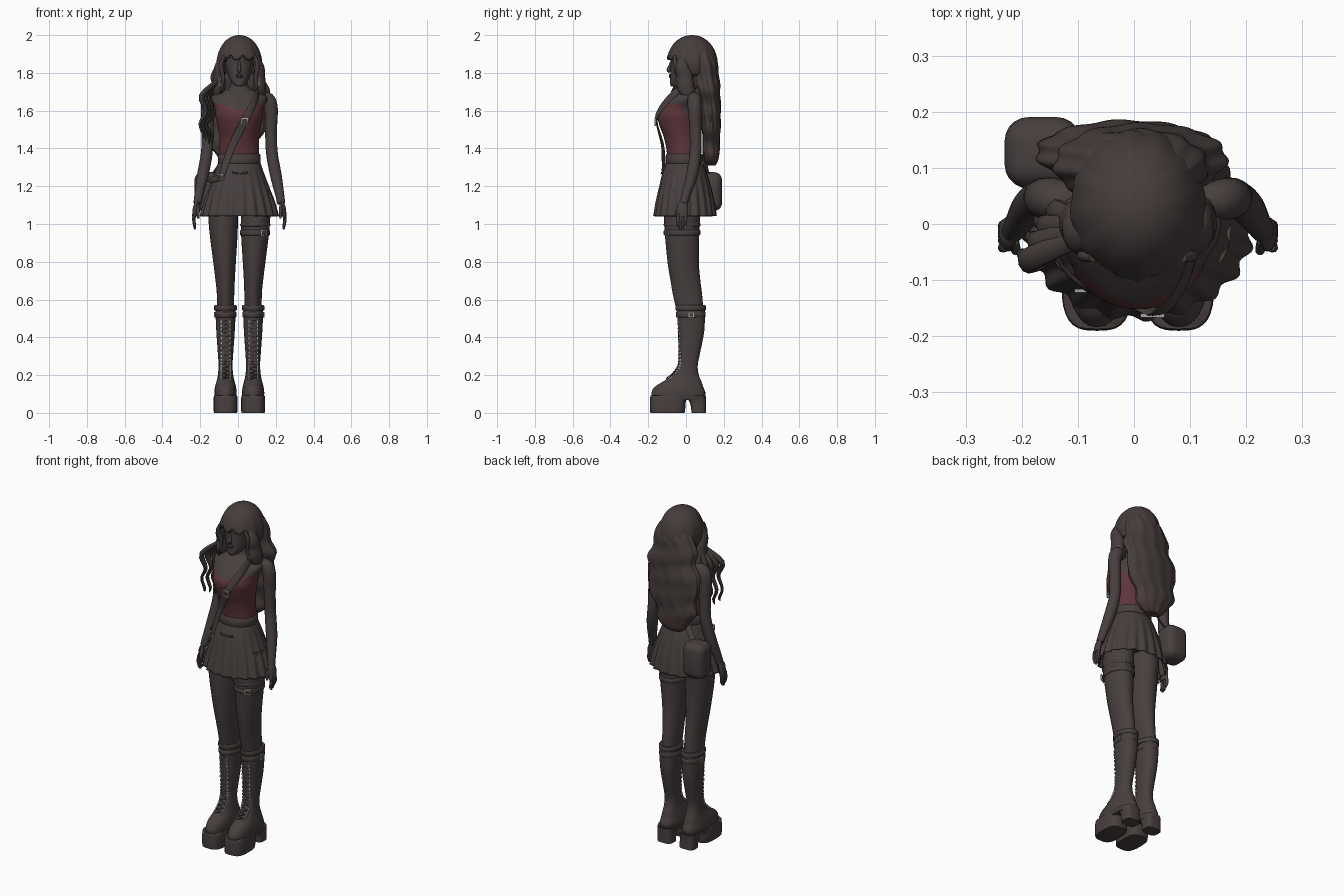
import bpy, bmesh, math
from mathutils import Vector

if "Cube" in bpy.data.objects:
    bpy.data.objects.remove(bpy.data.objects["Cube"], do_unlink=True)

CX = 0.007  # sideways position of the body's mirror plane
parts = []


def material(name, *rgb):
    m = bpy.data.materials.new(name)
    m.use_nodes = True
    m.diffuse_color = (*rgb, 1)
    m.node_tree.nodes["Principled BSDF"].inputs["Base Color"].default_value = (*rgb, 1)
    return m


brown = material("dark brown", 0.064, 0.050, 0.049)
hair = material("hair brown", 0.061, 0.047, 0.045)
tips = material("reddish hair tips", 0.075, 0.045, 0.045)
wine = material("wine red", 0.110, 0.036, 0.044)
silver = material("silver", 0.38, 0.37, 0.35)


def finish(name, bm, *mats):
    bmesh.ops.recalc_face_normals(bm, faces=bm.faces[:])
    mesh = bpy.data.meshes.new(name)
    bm.to_mesh(mesh)
    bm.free()
    obj = bpy.data.objects.new(name, mesh)
    bpy.context.collection.objects.link(obj)
    obj.location.x = CX
    for m in mats:
        mesh.materials.append(m)
    parts.append(obj)
    return obj


def spline(rows, steps):
    """Smooth interpolation through rows of numbers."""
    out = []
    for i in range(len(rows) - 1):
        a, b, c, d = (rows[min(max(j, 0), len(rows) - 1)] for j in (i - 1, i, i + 1, i + 2))
        for k in range(steps):
            t = k / steps
            out.append([q + t * ((r - p) / 2 + t * ((p - 2.5 * q + 2 * r - s / 2)
                        + t * (1.5 * (q - r) + (s - p) / 2))) for p, q, r, s in zip(a, b, c, d)])
    return out + [list(rows[-1])]


def skin(bm, rings, cap=True):
    rings = [[bm.verts.new(p) for p in ring] for ring in rings]
    n = len(rings[0])
    for lo, hi in zip(rings, rings[1:]):
        for i in range(n):
            bm.faces.new((lo[i], lo[(i + 1) % n], hi[(i + 1) % n], hi[i]))
    if cap:
        bm.faces.new(rings[0])
        bm.faces.new(rings[-1])


def loft(name, rows, mat, cx=0, steps=5, n=32, power=1, ripple=None, cap=True):
    """Stack of level rings; each row is z, half width, front y, back y."""
    bm, rings = bmesh.new(), []
    for z, rx, y0, y1 in spline(rows, steps):
        ring = []
        for i in range(n):
            a = math.tau * i / n
            c, s = math.cos(a), math.sin(a)
            f, dx = ripple(a, z) if ripple else (1, 0)
            ring.append((cx + dx + f * rx * math.copysign(abs(c) ** power, c),
                         (y0 + y1) / 2 + f * (y1 - y0) / 2 * math.copysign(abs(s) ** power, s), z))
        rings.append(ring)
    skin(bm, rings, cap)
    return finish(name, bm, mat)


def sweep(name, rows, mat, flat=1.0, n=10, steps=4):
    """Tube along a path; each row is x, y, z, radius. flat thins it outward."""
    pts = spline(rows, steps)
    bm, rings = bmesh.new(), []
    for i, (x, y, z, r) in enumerate(pts):
        t = (Vector(pts[min(i + 1, len(pts) - 1)][:3]) - Vector(pts[max(i - 1, 0)][:3])).normalized()
        out = Vector((x, y - 0.01, 0.001))
        out = (out - t * out.dot(t)).normalized()
        side = t.cross(out)
        rings.append([Vector((x, y, z)) + r * (out * flat * math.cos(math.tau * k / n)
                      + side * math.sin(math.tau * k / n)) for k in range(n)])
    skin(bm, rings)
    return finish(name, bm, mat)


def blob(name, loc, size, mat, u=14, v=10):
    bm = bmesh.new()
    bmesh.ops.create_uvsphere(bm, u_segments=u, v_segments=v, radius=1)
    for p in bm.verts:
        p.co = Vector(a * b for a, b in zip(p.co, size)) + Vector(loc)
    return finish(name, bm, mat)


def box(name, loc, size, mat, bevel=0.0):
    bm = bmesh.new()
    bmesh.ops.create_cube(bm, size=1)
    for p in bm.verts:
        p.co = Vector(a * b for a, b in zip(p.co, size)) + Vector(loc)
    if bevel:
        bmesh.ops.bevel(bm, geom=bm.edges[:], offset=bevel, segments=5, profile=0.5, affect="EDGES")
    return finish(name, bm, mat)


def band(name, z0, z1, rx, y0, y1, mat, cx=0):
    e = 0.004
    return loft(name, [(z0, rx - e, y0 + e, y1 - e), (z0 + e, rx, y0, y1),
                       (z1 - e, rx, y0, y1), (z1, rx - e, y0 + e, y1 - e)], mat, cx, steps=1)


def buckle(name, x, y, z, w, turn=0):
    """Square frame of four bars, turned about its upright axis."""
    for d in (-1, 1):
        for part, loc, size in (("_side", (d * w, 0, 0), (.006, .007, 2 * w + .006)),
                                ("_bar", (0, 0, d * w), (2 * w, .007, .006))):
            obj = box(name + part, loc, size, silver)
            for v in obj.data.vertices:
                c, s = math.cos(turn), math.sin(turn)
                v.co = (x + v.co.x * c - v.co.y * s, y + v.co.x * s + v.co.y * c, z + v.co.z)


# Torso with neck; the fitted top is coloured below a curved neckline
torso = loft("torso", [(1.12, .12, -.10, .09), (1.25, .12, -.105, .09), (1.36, .106, -.10, .08),
                       (1.45, .105, -.115, .075), (1.52, .115, -.14, .08), (1.57, .125, -.152, .085),
                       (1.61, .128, -.14, .087), (1.67, .148, -.085, .085), (1.70, .10, -.055, .08),
                       (1.725, .05, -.035, .06), (1.81, .042, -.03, .055)], brown, steps=10, n=48)
torso.data.materials.append(wine)
for f in torso.data.polygons:
    c = f.center
    neckline = 1.605 + 0.3 * min(abs(c.x), 0.09) if c.y < -0.02 else 1.6 - 0.8 * max(c.y, 0)
    f.material_index = int(1.34 < c.z < neckline)

# Pleated skirt with waistband
def pleats(a, z):
    depth = 0.036 * min(1, max(0, (1.31 - z) / 0.2))
    return 1 + depth * math.sin(20 * a), 0


skirt = loft("skirt", [(1.32, .114, -.106, .09), (1.27, .13, -.124, .11), (1.2, .155, -.14, .13),
                       (1.12, .183, -.156, .147), (1.042, .204, -.169, .158)],
             brown, n=140, ripple=pleats, cap=False)
skirt.modifiers.new("thickness", "SOLIDIFY").thickness = 0.006
band("waistband", 1.31, 1.37, .113, -.106, .088, brown)
sweep("skirt_tab", [(-.035, -.126, 1.273, .005), (.005, -.129, 1.268, .005), (.045, -.125, 1.273, .005)], brown)

# Head and face
loft("head", [(1.728, .016, -.078, -.04), (1.74, .032, -.084, .0), (1.77, .052, -.084, .04),
              (1.81, .066, -.083, .09), (1.85, .075, -.081, .11), (1.9, .078, -.082, .11),
              (1.95, .06, -.06, .1)], brown, power=0.9)
sweep("nose", [(0, -.076, 1.862, .006), (0, -.086, 1.835, .008), (0, -.092, 1.815, .011),
               (0, -.083, 1.806, .008)], brown)
for z in (1.779, 1.788):
    blob("lip", (0, -.082, z), (.02, .008, .006), brown)

# Hair cap with a ragged fringe and an open face
bm = bmesh.new()
bmesh.ops.create_uvsphere(bm, u_segments=72, v_segments=40, radius=1)
for v in bm.verts:
    k = 1 + 0.014 * math.sin(12 * math.atan2(v.co.y, v.co.x)) * (1 - v.co.z ** 2)
    k *= 1 - 0.12 * max(0, v.co.z) * (1 - v.co.z)
    v.co = (v.co.x * .12 * k, .032 + v.co.y * .135 * k, 1.86 + v.co.z * .14)


def below_hem(c):
    if c.y > -0.01:
        return c.z < 1.79
    return c.z < 1.88 + 0.01 * math.sin(90 * c.x) - 0.8 * max(0, abs(c.x) - .075)


bmesh.ops.delete(bm, geom=[f for f in bm.faces if below_hem(f.calc_center_median())], context="FACES")
cap = finish("hair_cap", bm, hair)
cap.modifiers.new("thickness", "SOLIDIFY").thickness = 0.015

# Long wavy hair down the back, reddish at the tips
def waves(a, z):
    return (1 + 0.03 * math.sin(11 * a + 9 * z) + 0.032 * math.sin(55 * z + 2 * math.cos(a)),
            0.01 * math.sin(34 * z) - 0.075 * max(0, 1.8 - max(z, 1.45)))


back = loft("back_hair", [(1.31, .05, .11, .155), (1.34, .085, .095, .172), (1.4, .118, .09, .178),
                          (1.5, .15, .085, .182), (1.6, .162, .075, .184), (1.7, .152, .055, .18),
                          (1.78, .136, .035, .174), (1.86, .116, .03, .163), (1.92, .08, .03, .135)],
            hair, n=96, steps=8, ripple=waves)
back.data.materials.append(tips)
for f in back.data.polygons:
    f.material_index = int(f.center.z < 1.4)

# Locks beside the face
for s in (-1, 1):
    sweep("side_lock", [(s * .085, -.02, 1.88, .024), (s * .104, -.022, 1.83, .036), (s * .106, -.005, 1.78, .041),
                        (s * .108, .0, 1.72, .045), (s * .118, .035, 1.66, .025)], hair, .75, 14)
    sweep("temple_strand", [(s * .08, -.06, 1.89, .008), (s * .097, -.055, 1.84, .012), (s * .086, -.045, 1.77, .01),
                            (s * .1, -.05, 1.69, .003)], hair)
    blob("ear", (s * .076, .005, 1.82), (.012, .018, .028), brown)
    sweep("earring", [(s * .1, -.046, 1.775, .003), (s * .104, -.05, 1.73, .004)], silver, n=6)

# Wavy strands falling over the right shoulder
for i in range(4):
    x, y = -.135 - .016 * i, .035 - .03 * i
    sweep("shoulder_strand", [(-.11, .01 - .012 * i, 1.76, .018), (x - .015, y - .01, 1.68, .022),
                              (x + .008, y - .01, 1.6, .016), (x - .025, y, 1.53, .017 - .002 * i),
                              (x - .005, y, 1.47, .011), (x - .012, y, 1.41 + .015 * i, .002)], hair, .7)

# Arms and hands
for s in (-1, 1):
    sweep("arm", [(s * .11, .04, 1.668, .03), (s * .15, .045, 1.66, .037), (s * .168, .046, 1.61, .036),
                  (s * .168, .05, 1.5, .032), (s * .172, .05, 1.38, .031), (s * .193, .032, 1.26, .031),
                  (s * .213, .002, 1.16, .024), (s * .222, -.012, 1.11, .021)], brown, n=18)
    sweep("palm", [(s * .222, -.012, 1.12, .02), (s * .231, -.018, 1.085, .03), (s * .236, -.02, 1.04, .028)],
          brown, .5, 12)
    for k in range(4):
        y = -.04 + .013 * k
        tip = (.985, .972, .978, .995)[k]
        sweep("finger", [(s * .236, y, 1.055, .0095), (s * .241, y - .002, 1.02, .009),
                         (s * .234, y - .003, tip, .006)], brown, n=8)
    sweep("thumb", [(s * .222, -.03, 1.1, .01), (s * .218, -.046, 1.065, .009), (s * .218, -.047, 1.03, .006)], brown)

# Legs (thighs leaning outward), boots and laces
boot_rows = [(.085, .058, -.183, .1), (.11, .059, -.182, .102), (.14, .055, -.163, .09), (.17, .047, -.115, .08),
             (.2, .041, -.075, .068), (.25, .037, -.044, .062), (.32, .041, -.04, .075), (.42, .048, -.042, .095),
             (.5, .052, -.045, .1), (.56, .052, -.045, .1)]
for s in (-1, 1):
    cx = s * .073
    loft("leg", [(.5, .045, -.04, .095), (.62, .046, -.068, .086), (.7, .051, -.082, .076), (.8, .06, -.098, .068),
                 (.95, .074, -.112, .07), (1.05, .078, -.115, .075), (1.18, .075, -.1, .08)], brown, cx,
         ripple=lambda a, z: (1, s * .033 * max(0, z - .64)))
    loft("boot", boot_rows, brown, cx, power=0.88)
    band("boot_strap", .505, .535, .057, -.054, .104, brown, cx)
    band("boot_cuff", .542, .57, .06, -.055, .105, brown, cx)
    buckle("boot_buckle", cx + s * .058, .028, .52, .012, math.pi / 2)
    loft("platform_sole", [(0, .06, -.187, -.01), (.01, .063, -.19, -.005), (.08, .063, -.19, 0),
                           (.092, .06, -.187, 0)], brown, cx, steps=2, power=.65)
    loft("boot_heel", [(0, .047, .03, .106), (.05, .047, .022, .105), (.085, .05, .0, .106)], brown, cx, power=.6)
    loft("sole_bridge", [(.068, .055, -.12, .1), (.092, .06, -.12, .106)], brown, cx, steps=1, power=.7)
    for i, (z, rx, y0, y1) in enumerate(r for r in spline(boot_rows, 4) if .17 < r[0] < .5):
        w = .024
        y = (y0 + y1) / 2 - (y1 - y0) / 2 * (1 - (w / rx) ** 2.27) ** .44
        for d in (-1, 1):
            box("eyelet", (cx + d * w, y, z), (.008, .01, .012), silver)
        d = -1 if i % 2 else 1
        sweep("lace", [(cx - d * .018, y - .001, z, .003), (cx, y0 + .001, z + .006, .003),
                       (cx + d * .018, y - .001, z + .012, .003)], brown, n=6, steps=2)

# Thigh straps on the left leg
band("thigh_strap", .94, .968, .079, -.118, .076, brown, .083)
band("thigh_band", .988, 1.004, .08, -.119, .077, brown, .084)
buckle("thigh_buckle", .13, -.101, .954, .015, .45)

# Shoulder strap running round to the bag at the back of the right hip
sweep("bag_strap", [(.1, .05, 1.712, .018), (.1, -.03, 1.713, .018), (.083, -.098, 1.655, .02),
                    (.052, -.146, 1.59, .021), (.026, -.156, 1.54, .021), (-.035, -.125, 1.42, .021),
                    (-.07, -.118, 1.33, .02), (-.097, -.112, 1.255, .018), (-.145, -.06, 1.235, .015),
                    (-.17, .03, 1.24, .015), (-.17, .1, 1.25, .015)], brown, .25, 12)
sweep("rear_strap", [(.1, .05, 1.712, .018), (.08, .1, 1.66, .018), (0, .1, 1.5, .018),
                     (-.09, .1, 1.33, .018), (-.15, .12, 1.25, .015)], brown, .25, 12)
buckle("strap_buckle", .026, -.163, 1.54, .018)
buckle("hip_buckle", -.097, -.119, 1.248, .013)
box("bag", (-.17, .127, 1.172), (.135, .127, .205), brown, .042)

# Smooth shading with crisp edges
bpy.ops.object.select_all(action="DESELECT")
for obj in parts:
    obj.select_set(True)
bpy.context.view_layer.objects.active = parts[0]
bpy.ops.object.shade_smooth_by_angle(angle=math.radians(45))
